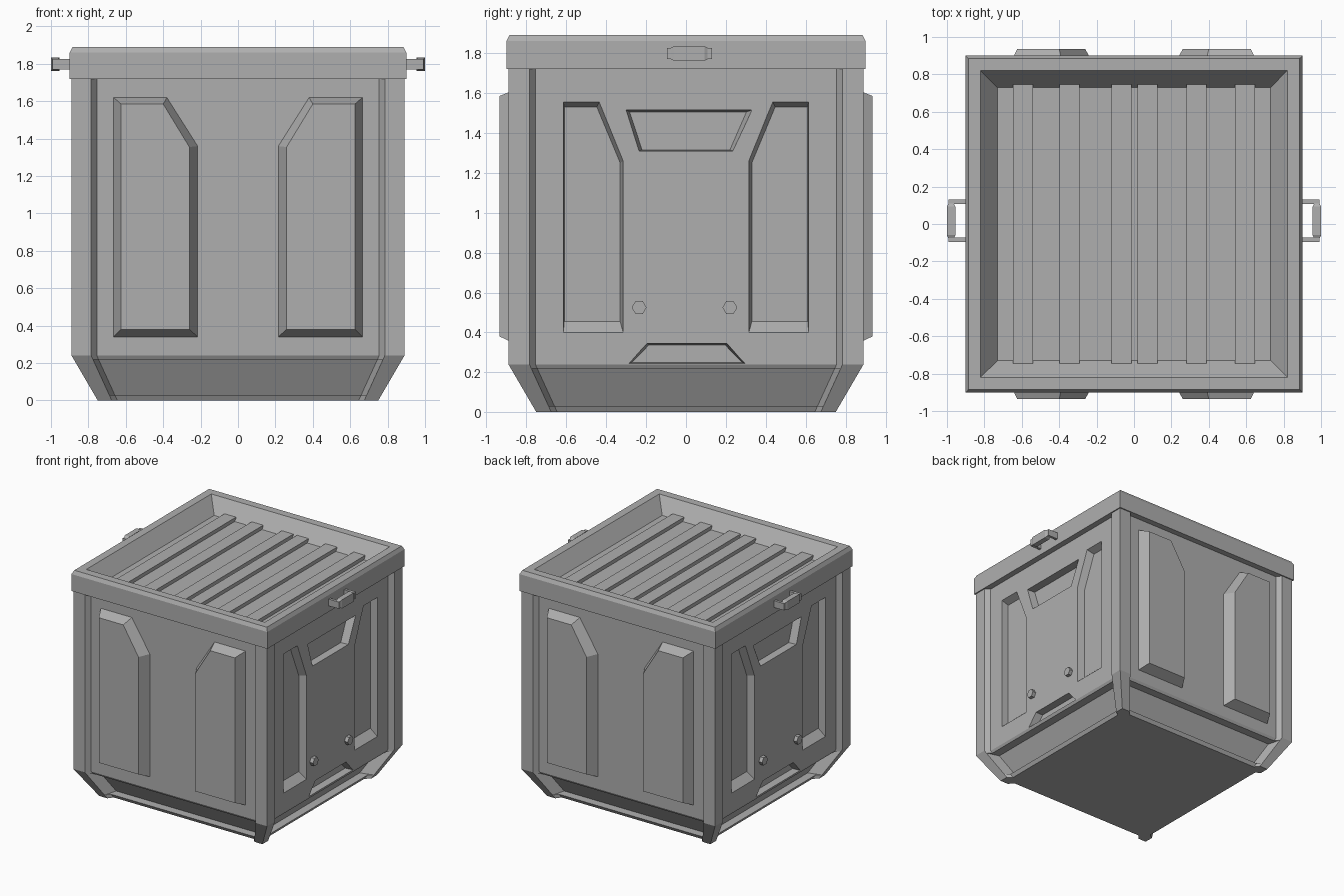
import bpy, bmesh
from math import cos, sin, pi

if "Cube" in bpy.data.objects:
    bpy.data.objects.remove(bpy.data.objects["Cube"])

# Mid grey paint shared by every part
grey = bpy.data.materials.new("grey_paint")
grey.diffuse_color = (0.43, 0.43, 0.43, 1)
grey.use_nodes = True
grey.node_tree.nodes["Principled BSDF"].inputs["Base Color"].default_value = grey.diffuse_color


def loft(name, solids):
    """Each solid is a list of matching rings, bridged in order and capped at both ends."""
    bm = bmesh.new()
    for rings in solids:
        cache = {}

        def vert(p):
            key = tuple(round(c, 5) for c in p)
            if key not in cache:
                cache[key] = bm.verts.new(p)
            return cache[key]

        def face(vs):
            vs = list(dict.fromkeys(vs))
            if len(vs) > 2:
                bm.faces.new(vs)

        rv = [[vert(p) for p in ring] for ring in rings]
        n = len(rv[0])
        for a, b in zip(rv, rv[1:]):
            for i in range(n):
                j = (i + 1) % n
                face([a[i], a[j], b[j], b[i]])
        face(rv[0][::-1])
        face(rv[-1])
    bmesh.ops.recalc_face_normals(bm, faces=bm.faces)
    me = bpy.data.meshes.new(name)
    bm.to_mesh(me)
    bm.free()
    me.materials.append(grey)
    ob = bpy.data.objects.new(name, me)
    bpy.context.collection.objects.link(ob)
    return ob


def box(x0, x1, y0, y1, z0, z1):
    return [[(x0, y0, z), (x1, y0, z), (x1, y1, z), (x0, y1, z)] for z in (z0, z1)]


# Body: corner posts with sunken panels, tapering in at the foot
def section(z, sink=0.0):
    k = max(0.0, 0.24 - z) / 0.24
    h, a, b = 0.89 - 0.14 * k, 0.785 - 0.11 * k, 0.755 - 0.11 * k
    p = 0.85 - 0.14 * k - sink
    ring = []
    x, y = 1, 0
    for _ in range(4):
        for u, v in ((p, b), (h, a), (h, h), (a, h), (b, p)):
            ring.append((u * x - v * y, u * y + v * x, z))
        x, y = -y, x
    return ring


levels = [(0, 0), (0.03, 0), (0.03, 0.07), (0.22, 0.07), (0.22, 0), (0.24, 0), (1.74, 0)]
body = loft("bin_body", [[section(*l) for l in levels]])

# Recesses in the left and right panels: outline at the surface, outline at the bottom
side_out = [(0.615, 1.555), (0.435, 1.555), (0.315, 1.26), (0.315, 0.40), (0.615, 0.40)]
side_in = [(0.61, 1.53), (0.447, 1.53), (0.33, 1.25), (0.33, 0.455), (0.61, 0.455)]
top_out = [(-0.30, 1.515), (0.33, 1.515), (0.235, 1.31), (-0.235, 1.31)]
top_in = [(-0.283, 1.505), (0.303, 1.505), (0.22, 1.315), (-0.22, 1.315)]
low_out = [(-0.285, 0.245), (0.295, 0.245), (0.205, 0.345), (-0.195, 0.345)]
low_in = [(-0.27, 0.25), (0.28, 0.25), (0.195, 0.338), (-0.185, 0.338)]


def flip(pts):
    return [(-u, v) for u, v in pts]


cuts = []
for s in (1, -1):
    for o, i in ((side_out, side_in), (flip(side_out), flip(side_in)),
                 (top_out, top_in), (low_out, low_in)):
        outer = [(s * 0.87, u + (u - m) / 3, v + (v - w) / 3) for (u, v), (m, w) in zip(o, i)]
        cuts.append([outer, [(s * 0.79, m, w) for m, w in i]])
cutter = loft("recess_cutter", cuts)
cutter.hide_render = True
mod = body.modifiers.new("recesses", "BOOLEAN")
mod.operation = "DIFFERENCE"
mod.solver = "EXACT"
mod.object = cutter
bpy.context.view_layer.objects.active = body
bpy.ops.object.modifier_apply(modifier=mod.name)
bpy.data.objects.remove(cutter)

# Raised panels on front and back
base = [(0.665, 1.62), (0.38, 1.62), (0.215, 1.36), (0.215, 0.34), (0.665, 0.34)]
crown = [(0.625, 1.585), (0.40, 1.585), (0.26, 1.355), (0.26, 0.38), (0.625, 0.38)]
loft("raised_panels", [[[(sx * u, sy * y, v) for u, v in pts]
                        for y, pts in ((0.849, base), (0.935, crown))]
                       for sx in (1, -1) for sy in (1, -1)])

# Lid with chamfered rim and sunken tray
loft("lid", [[[(-h, -h, z), (h, -h, z), (h, h, z), (-h, h, z)]
              for h, z in ((0.90, 1.72), (0.90, 1.86), (0.885, 1.89), (0.82, 1.89), (0.73, 1.77))]])

# Slats across the lid tray
loft("lid_slats", [box(x, x + 0.106, -0.747, 0.747, 1.76, 1.80)
                   for x in (-0.647, -0.397, -0.12, 0.02, 0.282, 0.54)])

# Handles: two arms and a grip with chamfered ends on each side
handles = []
for s in (1, -1):
    for y in (-0.095, 0.108):
        handles.append(box(s * 0.89, s * 0.993, y, y + 0.022, 1.77, 1.826))
    handles.append([[(s * (0.955 + c), y, 1.762 + c), (s * (1.0 - c), y, 1.762 + c),
                     (s * (1.0 - c), y, 1.834 - c), (s * (0.955 + c), y, 1.834 - c)]
                    for y, c in ((-0.08, 0.01), (-0.06, 0), (0.093, 0), (0.113, 0.01))])
loft("handles", handles)

# Hexagonal bolts on the side panels
loft("bolts", [[[(s * x, y + 0.037 * cos(i * pi / 3), 0.525 + 0.037 * sin(i * pi / 3)) for i in range(6)]
                for x in (0.84, 0.88)] for s in (1, -1) for y in (-0.235, 0.22)])
